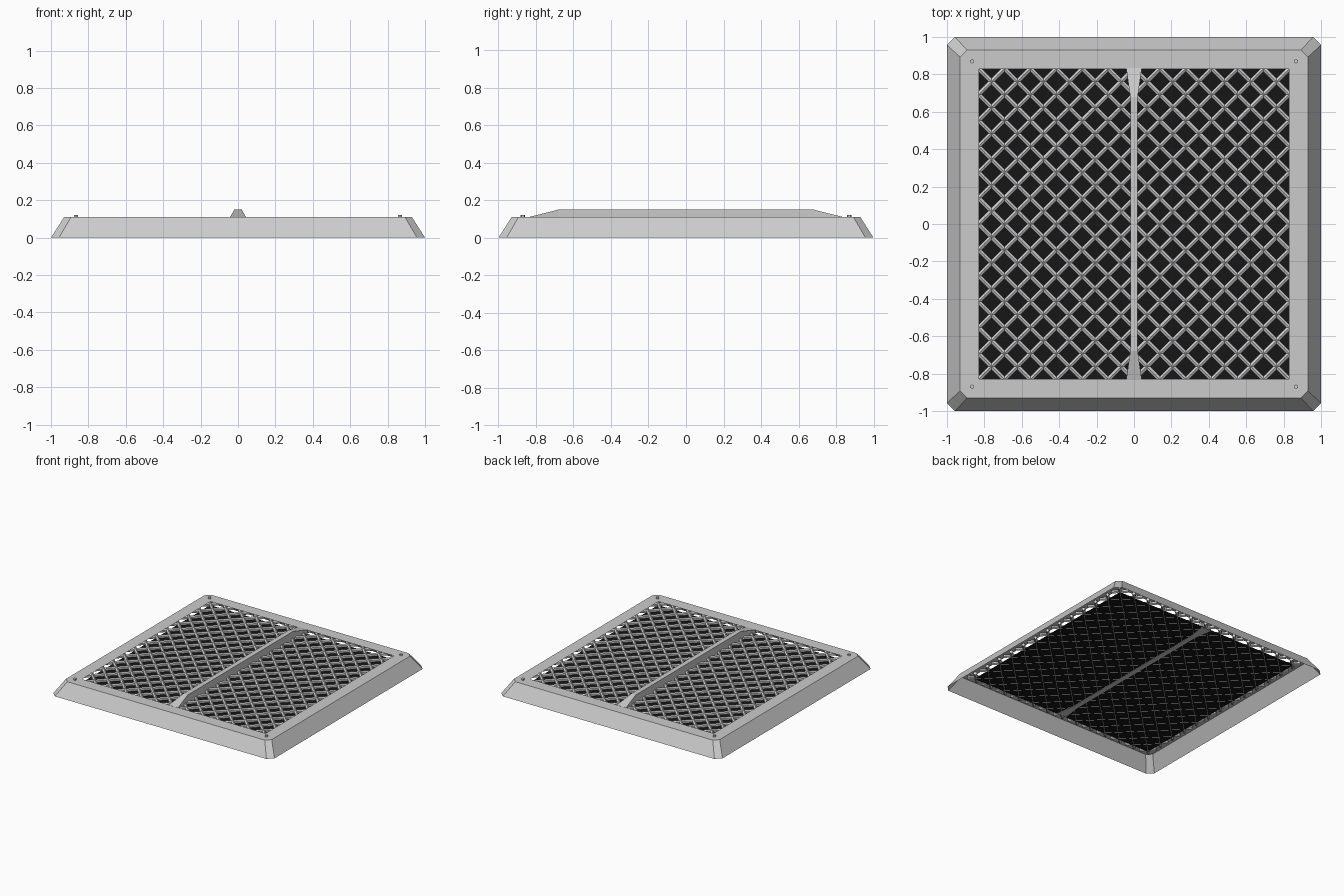
import bpy, bmesh, math
from mathutils import Vector, Matrix

if "Cube" in bpy.data.objects:
    bpy.data.objects.remove(bpy.data.objects["Cube"])


def make(name, bm, colour=None):
    mesh = bpy.data.meshes.new(name)
    bm.to_mesh(mesh)
    bm.free()
    ob = bpy.data.objects.new(name, mesh)
    bpy.context.collection.objects.link(ob)
    if colour:
        mat = bpy.data.materials.new(name + "_colour")
        mat.diffuse_color = (*colour, 1)
        mat.use_nodes = True
        mat.node_tree.nodes["Principled BSDF"].inputs["Base Color"].default_value = mat.diffuse_color
        mesh.materials.append(mat)
    return ob


def ring(bm, h, cut, z):
    # square ring with cut corners, eight points
    pts = []
    for i in range(4):
        r = Matrix.Rotation(i * math.pi / 2, 3, 'Z')
        for p in ((h, h - cut, z), (h - cut, h, z)):
            pts.append(bm.verts.new(r @ Vector(p)))
    return pts


def bridge(bm, a, b):
    n = len(a)
    for i in range(n):
        j = (i + 1) % n
        bm.faces.new((a[i], a[j], b[j], b[i]))


# frame: open-bottomed sloped skirt and flat top flange
bm = bmesh.new()
outer = ring(bm, 1.0, 0.043, 0)
top = ring(bm, 0.93, 0.037, 0.11)
inner = [bm.verts.new((x, y, 0.11)) for x, y in
         ((0.83, 0.83), (-0.83, 0.83), (-0.83, -0.83), (0.83, -0.83))]
bridge(bm, outer, top)
for i in range(4):
    a, b, c = top[2 * i], top[2 * i + 1], top[(2 * i + 2) % 8]
    bm.faces.new((a, b, inner[i]))
    bm.faces.new((b, c, inner[(i + 1) % 4], inner[i]))
make("frame", bm)

# dark backing sheet behind the mesh
bm = bmesh.new()
bmesh.ops.create_grid(bm, x_segments=1, y_segments=1, size=0.84,
                      matrix=Matrix.Translation((0, 0, 0.074)))
make("backing_sheet", bm, (0.008, 0.008, 0.008))

# diagonal wire lattice
bm = bmesh.new()
L, pitch, wire, zc = 0.875, 0.1385, 0.0135, 0.086
n = int(2 * L / pitch)
for k in range(-n, n + 1):
    c = k * pitch
    lo, hi = max(-L, -L - c), min(L, L - c)
    if hi - lo < 0.03:
        continue
    for s in (1, -1):
        p, q = Vector((s * lo, lo + c, zc)), Vector((s * hi, hi + c, zc))
        d = q - p
        m = Matrix.Translation((p + q) / 2) @ d.to_track_quat('Z', 'Y').to_matrix().to_4x4()
        bmesh.ops.create_cone(bm, cap_ends=True, segments=6, radius1=wire,
                              radius2=wire, depth=d.length, matrix=m)
make("wire_lattice", bm)

# centre rib: narrow raised bar with flared, sloping ends
bm = bmesh.new()
loops = []
for y, w, z in ((-0.835, 0.042, 0.111), (-0.68, 0.02, 0.15),
                (0.68, 0.02, 0.15), (0.835, 0.042, 0.111)):
    loops.append([bm.verts.new(v) for v in
                  ((-w, y, 0.071), (w, y, 0.071), (w, y, z), (-w, y, z))])
for a, b in zip(loops, loops[1:]):
    bridge(bm, a, b)
bm.faces.new(loops[0])
bm.faces.new(loops[-1])
bmesh.ops.recalc_face_normals(bm, faces=bm.faces)
make("centre_rib", bm)

# corner screws
bm = bmesh.new()
for sx in (-1, 1):
    for sy in (-1, 1):
        bmesh.ops.create_cone(bm, cap_ends=True, segments=6, radius1=0.012,
                              radius2=0.012, depth=0.02,
                              matrix=Matrix.Translation((sx * 0.866, sy * 0.87, 0.112)))
make("corner_screws", bm)
